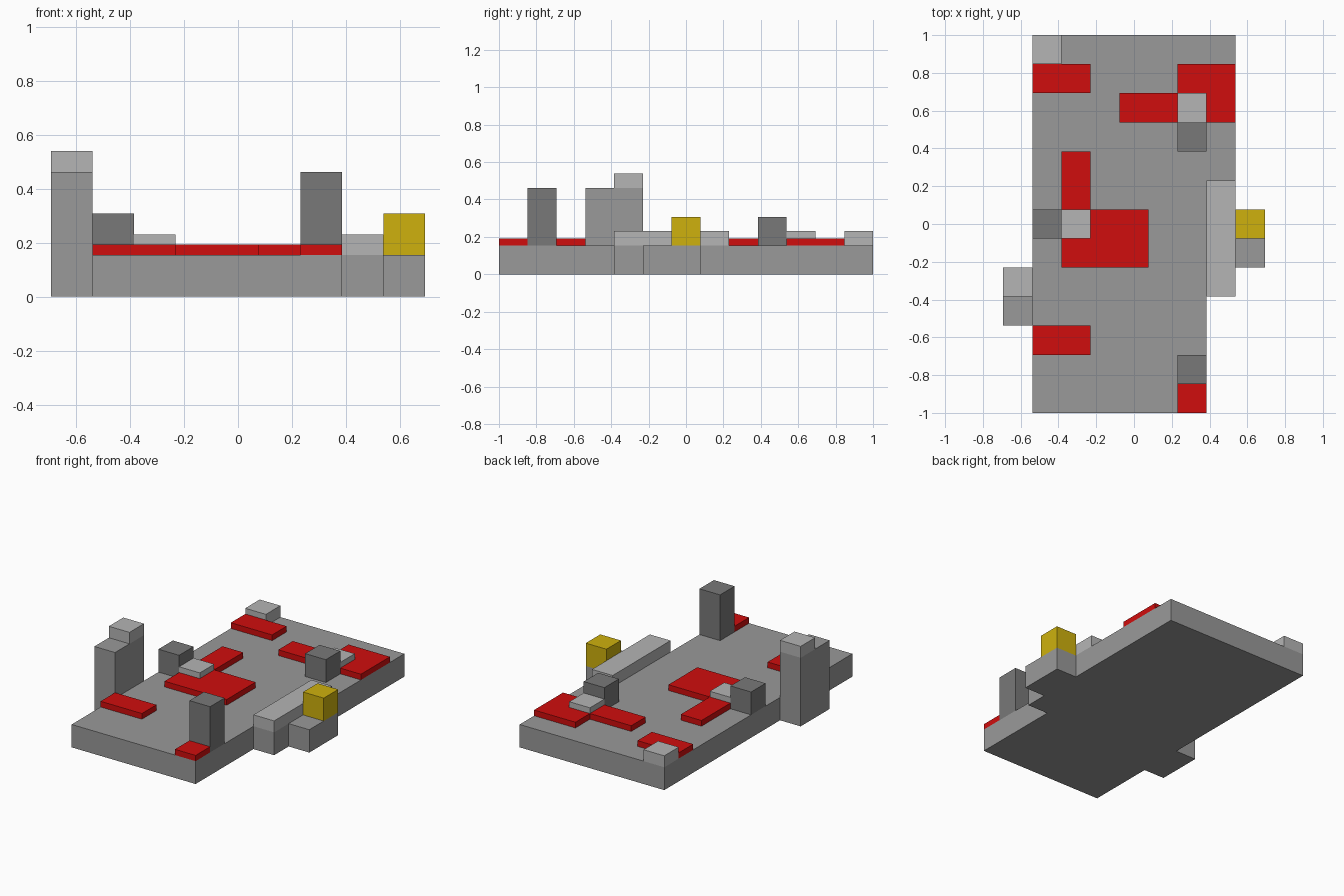
import bpy, bmesh

if "Cube" in bpy.data.objects:
    bpy.data.objects.remove(bpy.data.objects["Cube"])

U = 2 / 13      # horizontal grid cell
H = U / 4       # height step
OX, OY = -4.5, -6.5


def material(name, rgb):
    m = bpy.data.materials.new(name)
    m.diffuse_color = (*rgb, 1)
    m.use_nodes = True
    m.node_tree.nodes["Principled BSDF"].inputs["Base Color"].default_value = m.diffuse_color
    return m


GREY = material("mid_grey", (0.32, 0.32, 0.32))
LIGHT = material("light_grey", (0.46, 0.46, 0.46))
DARK = material("dark_grey", (0.19, 0.19, 0.19))
RED = material("red", (0.63, 0.004, 0.004))
YELLOW = material("yellow", (0.62, 0.44, 0.004))


def prism(name, outline, z0, z1, mat):
    """Extrude a grid outline (counter-clockwise cells) from z0 to z1 steps."""
    bm = bmesh.new()
    verts = [bm.verts.new(((x + OX) * U, (y + OY) * U, z0 * H)) for x, y in outline]
    face = bm.faces.new(verts)
    ext = bmesh.ops.extrude_face_region(bm, geom=[face])
    top = [g for g in ext["geom"] if isinstance(g, bmesh.types.BMVert)]
    bmesh.ops.translate(bm, verts=top, vec=(0, 0, (z1 - z0) * H))
    bmesh.ops.recalc_face_normals(bm, faces=bm.faces)
    mesh = bpy.data.meshes.new(name)
    bm.to_mesh(mesh)
    bm.free()
    mesh.materials.append(mat)
    obj = bpy.data.objects.new(name, mesh)
    bpy.context.collection.objects.link(obj)
    return obj


def box(name, x, y, w, d, z0, z1, mat):
    return prism(name, [(x, y), (x + w, y), (x + w, y + d), (x, y + d)], z0, z1, mat)


# Base slab with stepped right edge and side bump
prism("base_slab", [(1, 0), (7, 0), (7, 4), (8, 4), (8, 5), (9, 5), (9, 7),
                    (8, 7), (8, 13), (1, 13)], 0, 4, GREY)

# Left pillar with cap
box("left_pillar", 0, 3, 1, 2, 0, 12, GREY)
box("left_pillar_cap", 0, 4, 1, 1, 12, 14, LIGHT)

# Low red plates
box("front_left_plate", 1, 2, 2, 1, 4, 5, RED)
box("front_right_plate", 6, 0, 1, 1, 4, 5, RED)
box("back_left_plate", 1, 11, 2, 1, 4, 5, RED)
prism("centre_plate", [(2, 5), (5, 5), (5, 7), (3, 7), (3, 9), (2, 9)], 4, 5, RED)
prism("back_right_plate", [(4, 10), (8, 10), (8, 12), (6, 12), (6, 11), (4, 11)], 4, 5, RED)

# Thin light tiles on the red plates
box("centre_tile", 2, 6, 1, 1, 5, 6, LIGHT)
box("back_right_tile", 6, 10, 1, 1, 5, 6, LIGHT)

# Light raised rail and corner block
box("right_rail", 7, 4, 1, 4, 4, 6, LIGHT)
box("corner_block", 1, 12, 1, 1, 4, 6, LIGHT)

# Dark blocks and tower
box("left_block", 1, 6, 1, 1, 4, 8, DARK)
box("back_block", 6, 9, 1, 1, 4, 8, DARK)
box("front_tower", 6, 1, 1, 1, 4, 12, DARK)

# Yellow block on the side bump
box("side_block", 8, 6, 1, 1, 4, 8, YELLOW)
